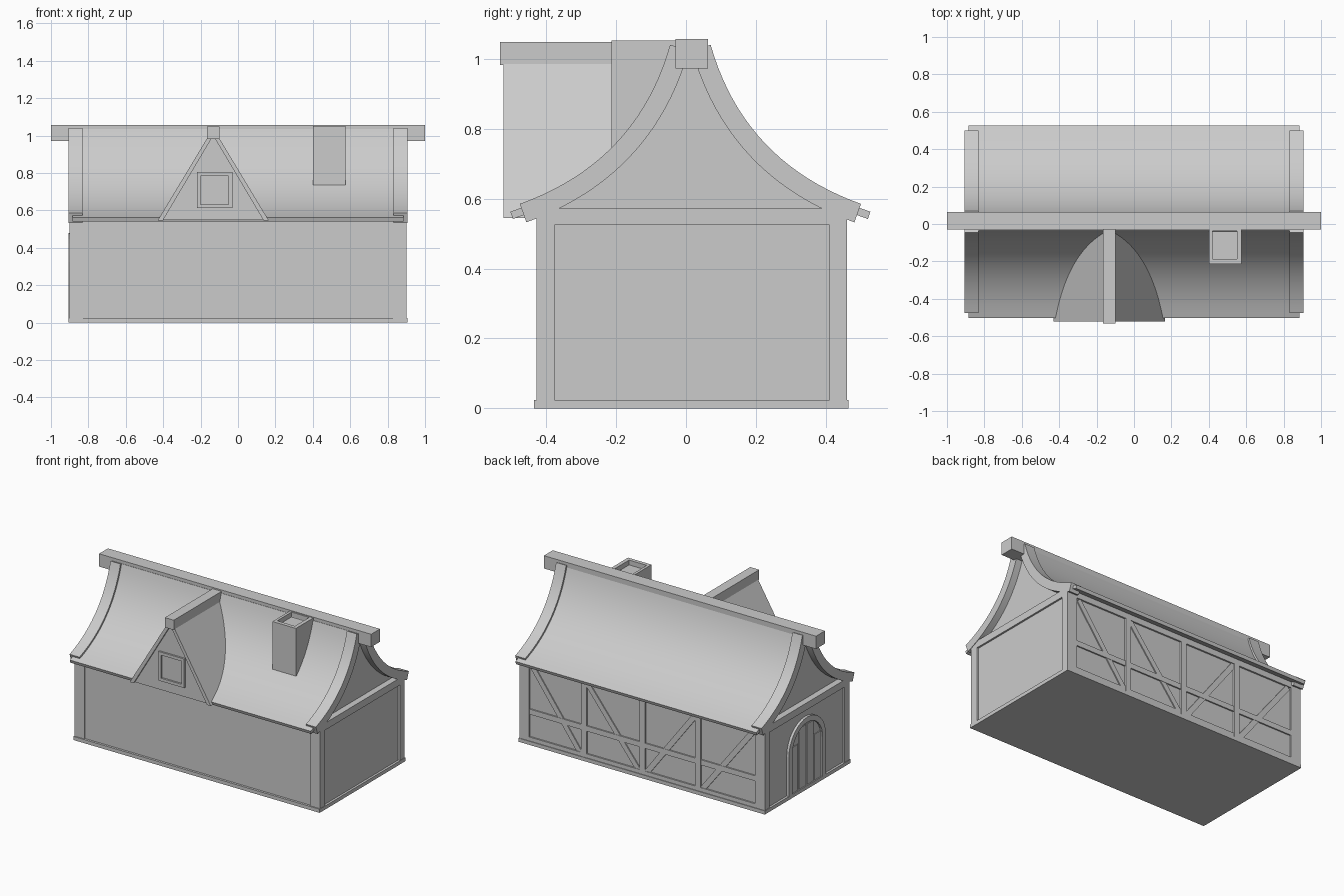
import bpy, bmesh, math
from mathutils import Vector

if "Cube" in bpy.data.objects:
    bpy.data.objects.remove(bpy.data.objects["Cube"])

grey = bpy.data.materials.new("plain grey")
grey.diffuse_color = (0.6, 0.6, 0.6, 1)
grey.use_nodes = True
grey.node_tree.nodes["Principled BSDF"].inputs["Base Color"].default_value = grey.diffuse_color
C = 0.0125  # y of the ridge line


def finish(name, bm, smooth=False):
    bmesh.ops.recalc_face_normals(bm, faces=bm.faces)
    me = bpy.data.meshes.new(name)
    bm.to_mesh(me)
    bm.free()
    me.materials.append(grey)
    ob = bpy.data.objects.new(name, me)
    bpy.context.collection.objects.link(ob)
    if smooth:
        bpy.ops.object.select_all(action='DESELECT')
        ob.select_set(True)
        bpy.context.view_layer.objects.active = ob
        bpy.ops.object.shade_smooth_by_angle(angle=math.radians(30))
    return ob


def prism(name, pts, axis, a, b, smooth=False):
    """Extrude a profile along x (points are y,z) or along y (points are x,z)."""
    bm = bmesh.new()
    put = (lambda p, d: (d, p[0], p[1])) if axis == 'x' else (lambda p, d: (p[0], d, p[1]))
    lo = [bm.verts.new(put(p, a)) for p in pts]
    hi = [bm.verts.new(put(p, b)) for p in pts]
    n = len(pts)
    bm.faces.new(lo)
    bm.faces.new(hi[::-1])
    for i in range(n):
        j = (i + 1) % n
        bm.faces.new((lo[i], lo[j], hi[j], hi[i]))
    return finish(name, bm, smooth)


def box(name, x0, x1, y0, y1, z0, z1):
    return prism(name, [(x0, z0), (x1, z0), (x1, z1), (x0, z1)], 'y', y0, y1)


def bar(name, p, q, w, axis, a, b):
    """Straight timber of width w between two profile points."""
    p, q = Vector(p), Vector(q)
    d = (q - p).normalized() * w / 2
    s = Vector((-d.y, d.x))
    return prism(name, [p + s, q + s, q - s, p - s], axis, a, b)


# swept roof curve, measured outward from the ridge line
P0, P1, P2 = Vector((0.058, 1.04)), Vector((0.153, 0.705)), Vector((0.488, 0.585))


def curve(off, extend=0.0, n=20):
    pts = []
    for i in range(n + 1):
        t = i / n
        p = P0 * (1 - t) ** 2 + P1 * 2 * t * (1 - t) + P2 * t * t
        d = ((P1 - P0) * (1 - t) + (P2 - P1) * t).normalized()
        p = p + Vector((d.y, -d.x)) * off
        pts.append(Vector((max(p.x, 0.0), p.y)))
    if extend:
        pts.append(pts[-1] + d * extend)
    return pts


def side(pts, s):
    return [(C + s * p.x, p.y) for p in pts]


# walls and plinth
box("wall_body", -0.89, 0.89, -0.42, 0.45, 0, 0.57)
box("plinth", -0.905, 0.905, -0.435, 0.465, 0, 0.024)
for sx in (-1, 1):
    xa, xb = sorted((sx * 0.83, sx * 0.902))
    box("corner_post_front", xa, xb, -0.428, -0.376, 0, 0.57)
    box("corner_post_back", xa, xb, 0.41, 0.461, 0, 0.57)
    box("end_beam", xa, xb, -0.428, 0.461, 0.525, 0.572)
box("front_top_beam", -0.9, 0.9, -0.428, -0.38, 0.525, 0.57)
box("back_top_beam", -0.9, 0.9, 0.41, 0.461, 0.525, 0.57)

# timber framing on the back wall
studs = [0.83, 0.43, 0.0, -0.41, -0.83]
for x in studs[1:4]:
    box("back_stud", x - 0.02, x + 0.02, 0.44, 0.461, 0.02, 0.53)
box("back_rail", -0.83, 0.83, 0.44, 0.459, 0.2, 0.235)
for i in range(4):
    l, r = studs[i] - 0.02, studs[i + 1] + 0.02
    zl, zr = (0.52, 0.03) if i < 2 else (0.03, 0.52)
    bar("back_brace", (l, zl), (r, zr), 0.035, 'y', 0.44, 0.457)
box("back_sill", -0.83, 0.83, 0.44, 0.46, 0.02, 0.05)

# arched plank door on the left end


def arch(r, z0, zs=0.285):
    top = [(0.02 + r * math.cos(math.pi * k / 16), zs + r * math.sin(math.pi * k / 16)) for k in range(17)]
    return [(0.02 + r, z0)] + top + [(0.02 - r, z0)]


prism("door_panel", arch(0.165, 0.02), 'x', -0.893, -0.88)
prism("door_frame", arch(0.195, 0.02) + arch(0.16, 0.02)[::-1], 'x', -0.907, -0.88)
for k in range(4):
    y = 0.02 + (k - 1.5) * 0.08
    h = 0.285 + math.sqrt(0.16 ** 2 - (abs(y - 0.02) + 0.034) ** 2)
    box("door_plank", -0.898, -0.885, y - 0.035, y + 0.035, 0.024, h)

# gable infill
inner = [p for p in curve(0.04) if p.x < 0.435] + [Vector((0.435, 0.55))]
prism("gable_infill", side(inner, 1) + side(inner, -1)[::-1], 'x', -0.86, 0.86)

# roof skins and raised verge boards
for s, tag in ((1, "back"), (-1, "front")):
    prism("roof_" + tag, side(curve(0.012, 0.033) + curve(0.034, 0.033)[::-1], s),
          'x', -0.885, 0.885, True)
    for a, b in ((-0.905, -0.832), (0.832, 0.905)):
        prism("verge_board_" + tag, side(curve(0) + curve(0.056)[::-1], s), 'x', a, b, True)
box("ridge_beam", -1, 1, -0.03, 0.063, 0.972, 1.057)

# dormer
DX = -0.1325
prism("dormer_body", [(DX - 0.28, 0.548), (DX + 0.28, 0.548), (DX, 1.025)], 'y', -0.51, 0.0)
for s in (-1, 1):
    prism("dormer_roof", [(DX + s * 0.298, 0.545), (DX + s * 0.27, 0.545), (DX, 1.0), (DX, 1.04)],
          'y', -0.522, 0.0)
box("dormer_ridge", DX - 0.033, DX + 0.033, -0.532, 0.0, 0.983, 1.048)

# dormer window frame
wx0, wx1, wz0, wz1, w = -0.22, -0.03, 0.612, 0.805, 0.02
for z in (wz0, wz1 - w):
    box("window_rail", wx0, wx1, -0.522, -0.5, z, z + w)
for x in (wx0, wx1 - w):
    box("window_stile", x, x + w, -0.522, -0.5, wz0, wz1)

# chimney with recessed top
box("chimney_stack", 0.402, 0.575, -0.213, -0.02, 0.735, 1.02)
for x in (0.402, 0.55):
    box("chimney_rim_side", x, x + 0.025 if x > 0.5 else x + 0.018, -0.213, -0.02, 1.02, 1.052)
for y0, y1 in ((-0.213, -0.188), (-0.038, -0.02)):
    box("chimney_rim", 0.41, 0.56, y0, y1, 1.02, 1.052)
